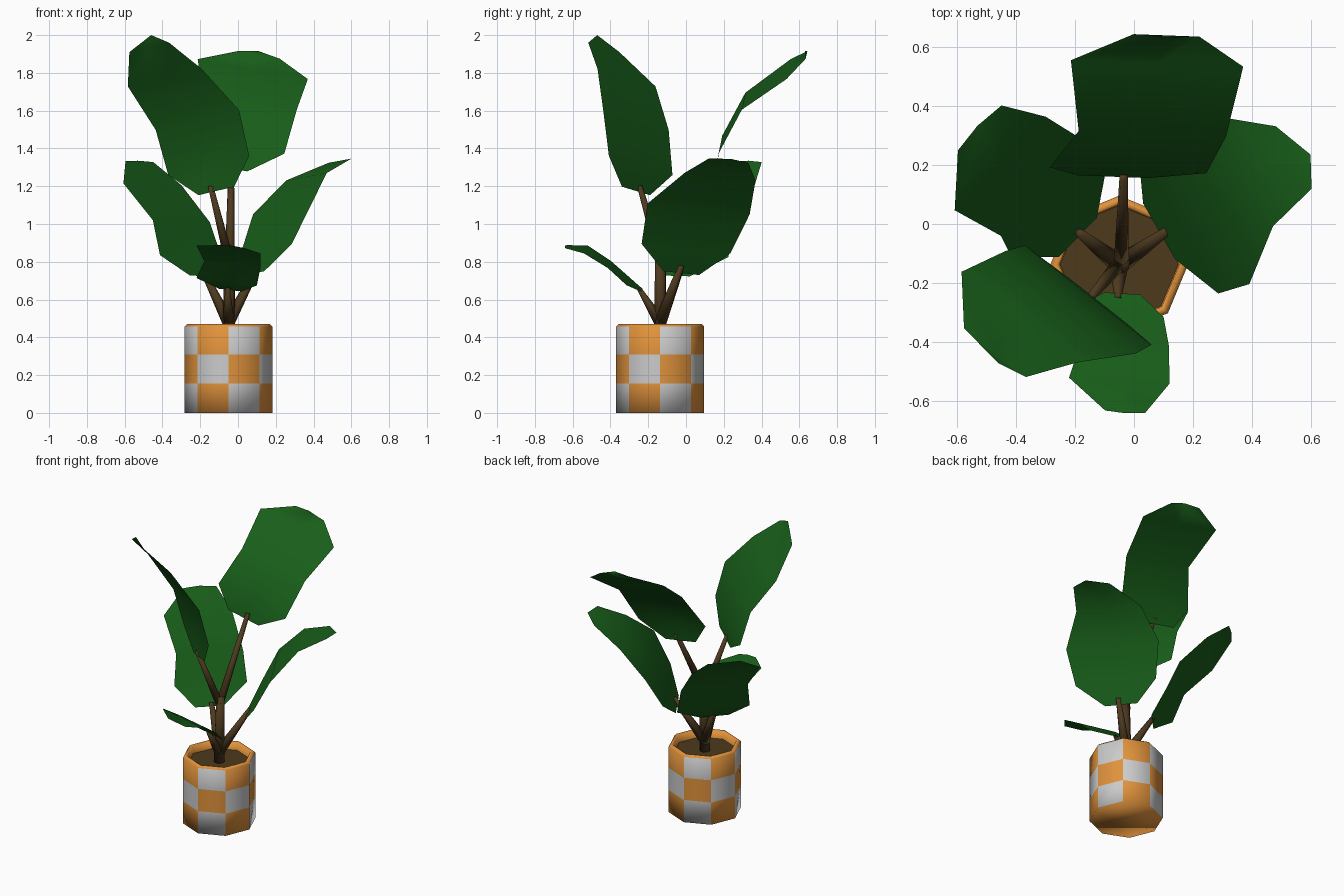
import bpy, bmesh, math
from mathutils import Vector

if "Cube" in bpy.data.objects:
    bpy.data.objects.remove(bpy.data.objects["Cube"])

CX, CY = -0.05, -0.137   # pot axis


def material(name, r, g, b):
    m = bpy.data.materials.new(name)
    m.diffuse_color = (r, g, b, 1)
    m.use_nodes = True
    m.node_tree.nodes["Principled BSDF"].inputs["Base Color"].default_value = m.diffuse_color
    return m


ORANGE = material("orange_glaze", 0.75, 0.29, 0.045)
GREY = material("pale_glaze", 0.60, 0.60, 0.60)
SOIL = material("soil", 0.075, 0.042, 0.012)
BARK = material("bark", 0.075, 0.042, 0.014)
GREEN = material("leaf_green", 0.009, 0.112, 0.01)


def finish(bm, name, mats, smooth=False):
    me = bpy.data.meshes.new(name)
    for f in bm.faces:
        f.smooth = smooth
    bm.to_mesh(me)
    bm.free()
    ob = bpy.data.objects.new(name, me)
    for m in mats:
        me.materials.append(m)
    bpy.context.collection.objects.link(ob)
    return ob


def octagon(bm, r, z):
    return [bm.verts.new((CX + r * math.cos(k * math.pi / 4),
                          CY + r * math.sin(k * math.pi / 4), z)) for k in range(8)]


# Chequered octagonal pot: outside wall rows, bevelled rim, inner wall
bm = bmesh.new()
profile = [(0.233, 0), (0.233, 0.155), (0.233, 0.31), (0.233, 0.457),
           (0.22, 0.47), (0.203, 0.467), (0.2, 0.405)]
rings = [octagon(bm, r, z) for r, z in profile]
for j in range(len(rings) - 1):
    a, b = rings[j], rings[j + 1]
    for k in range(8):
        n = (k + 1) % 8
        f = bm.faces.new((a[k], a[n], b[n], b[k]))
        f.material_index = 1 if j < 3 and (k + j) % 2 == 0 else 0
bm.faces.new(rings[0][::-1])
# wall is smooth around, sharp at the rim and base
for e in bm.edges:
    if len(e.link_faces) == 2 and abs(e.verts[0].co.z - e.verts[1].co.z) < 1e-4:
        e.smooth = e.calc_face_angle(0) < 0.5
finish(bm, "pot", [ORANGE, GREY], True)

# Soil
bm = bmesh.new()
bm.faces.new(octagon(bm, 0.2, 0.415))
finish(bm, "soil", [SOIL])


# Tapered stems
def stem(name, p, q, r1, r2):
    p, q = Vector(p), Vector(q)
    d = q - p
    bm = bmesh.new()
    bmesh.ops.create_cone(bm, cap_ends=True, segments=8, radius1=r1, radius2=r2, depth=d.length)
    ob = finish(bm, name, [BARK], True)
    ob.rotation_mode = 'QUATERNION'
    ob.rotation_quaternion = d.to_track_quat('Z', 'Y')
    ob.location = (p + q) / 2


stem("trunk", (CX, CY, 0.41), (-0.042, -0.135, 0.87), 0.035, 0.028)
stem("stem_back", (-0.043, -0.14, 0.82), (-0.035, 0.16, 1.34), 0.026, 0.014)
stem("stem_front_left", (-0.045, -0.13, 0.80), (-0.145, -0.245, 1.20), 0.026, 0.014)
stem("stem_right", (CX, CY, 0.48), (0.11, -0.025, 0.78), 0.034, 0.015)
stem("stem_left", (CX, CY, 0.48), (-0.185, -0.03, 0.75), 0.034, 0.015)
stem("stem_front", (CX, CY, 0.48), (-0.055, -0.25, 0.66), 0.032, 0.012)


# Leaf: rows across a bent spine (x, y, z, half-width factor), plus a tip point
def leaf(name, side, rows, tip):
    side = Vector(side)
    bm = bmesh.new()
    grid = [[bm.verts.new(Vector(row[:3]) + side * (s * row[3])) for s in (-1, 0, 1)]
            for row in rows]
    for a, b in zip(grid, grid[1:]):
        for i in (0, 1):
            bm.faces.new((a[i], a[i + 1], b[i + 1], b[i]))
    t = bm.verts.new(tip)
    for i in (0, 1):
        bm.faces.new((grid[-1][i], grid[-1][i + 1], t))
    bm.normal_update()
    if sum(f.normal.z * f.calc_area() for f in bm.faces) < 0:
        bmesh.ops.reverse_faces(bm, faces=bm.faces[:])
    finish(bm, name, [GREEN], True)


leaf("leaf_front_left", (0.21, -0.165, 0.05),
     [(-0.115, -0.265, 1.175, 0.45), (-0.155, -0.24, 1.31, 1.02), (-0.215, -0.265, 1.55, 1.05),
      (-0.388, -0.315, 1.775, 0.93), (-0.47, -0.435, 1.935, 0.5)], (-0.46, -0.47, 2.0))
leaf("leaf_back", (0.265, -0.01, -0.048),
     [(-0.07, 0.16, 1.30, 0.45), (-0.02, 0.182, 1.42, 1), (0.062, 0.305, 1.65, 0.94),
      (0.078, 0.543, 1.82, 1.1), (0.11, 0.638, 1.895, 0.42)], (0.11, 0.63, 1.915))
leaf("leaf_right", (0.135, -0.235, 0.025),
     [(0.085, -0.025, 0.74, 0.4), (0.15, 0, 0.87, 1), (0.235, 0.067, 1.08, 1.15),
      (0.362, 0.18, 1.25, 0.8), (0.54, 0.225, 1.335, 0.45)], (0.597, 0.235, 1.345))
leaf("leaf_left", (0.16, 0.165, -0.005),
     [(-0.19, -0.045, 0.725, 0.4), (-0.25, 0.055, 0.83, 1.02), (-0.3, 0.115, 1.015, 0.94),
      (-0.453, 0.205, 1.21, 0.96), (-0.522, 0.325, 1.33, 0.46)], (-0.53, 0.332, 1.335))
leaf("leaf_front", (0.165, -0.01, -0.02),
     [(-0.04, -0.235, 0.65, 0.37), (-0.06, -0.305, 0.695, 0.97), (-0.03, -0.405, 0.785, 0.9),
      (-0.05, -0.53, 0.865, 1.03), (-0.03, -0.635, 0.88, 0.41)], (-0.03, -0.64, 0.885))
